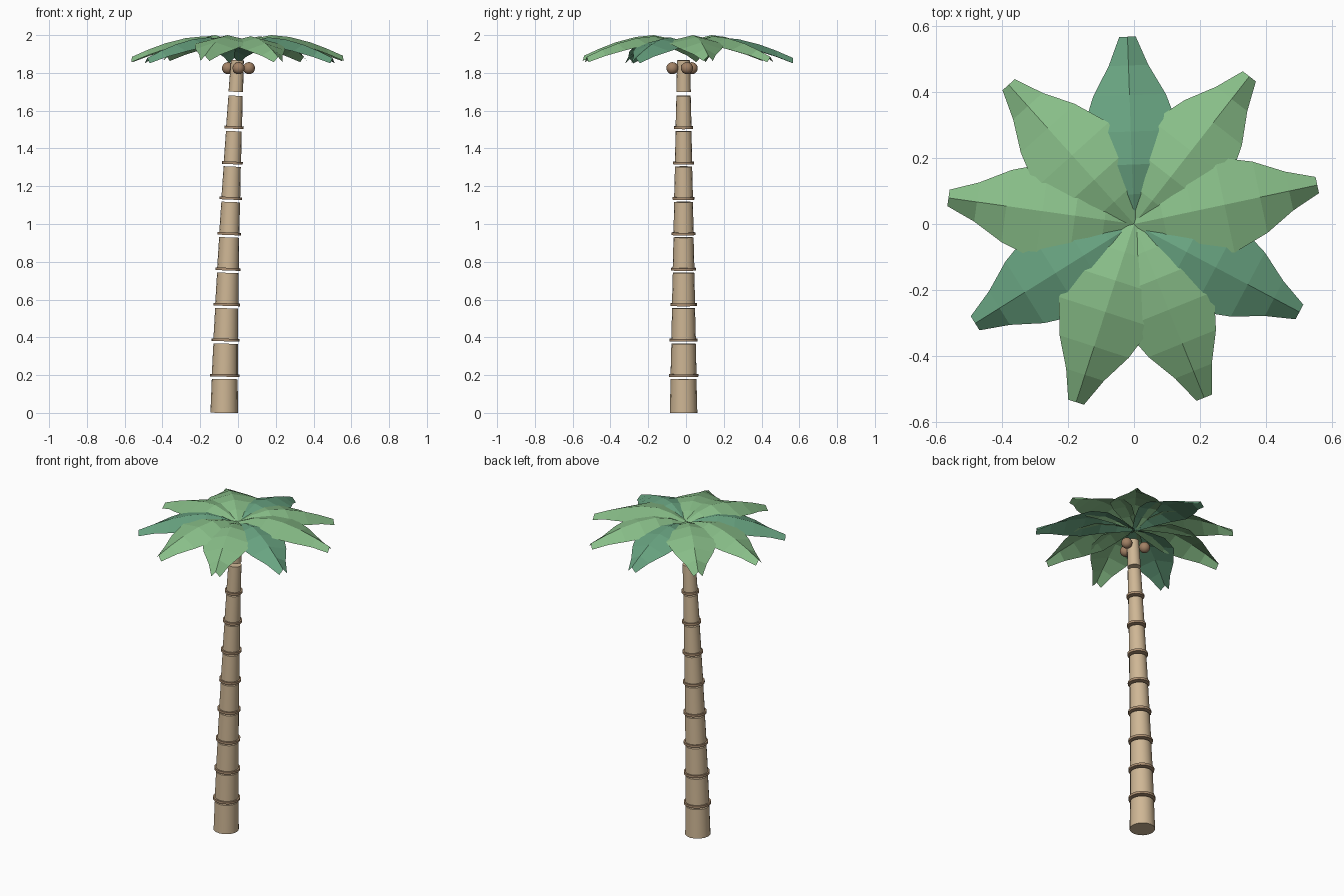
import bpy, bmesh, math
from mathutils import Vector, Matrix

if "Cube" in bpy.data.objects:
    bpy.data.objects.remove(bpy.data.objects["Cube"])


def material(name, rgb):
    m = bpy.data.materials.new(name)
    m.diffuse_color = (*rgb, 1)
    m.use_nodes = True
    m.node_tree.nodes["Principled BSDF"].inputs["Base Color"].default_value = m.diffuse_color
    return m


bark = material("bark", (0.62, 0.47, 0.30))
ring_mat = material("ring_bark", (0.42, 0.28, 0.17))
nut_mat = material("nut_shell", (0.36, 0.22, 0.13))
leaf_light = material("leaf_light", (0.25, 0.52, 0.25))
leaf_dark = material("leaf_dark", (0.14, 0.37, 0.22))


def finish(ob, name, mat, smooth=True):
    ob.name = name
    ob.data.materials.append(mat)
    if smooth:
        bpy.ops.object.shade_smooth_by_angle()


def axis(z):
    # leaning centre line of the trunk
    return Vector((-0.073 + 0.07 * (z / 1.87) ** 1.4, -0.013, z))


def radius(z):
    return 0.073 - 0.038 * z / 1.87


def tube(name, z0, z1, r0, r1, mat):
    a, b = axis(z0), axis(z1)
    bpy.ops.mesh.primitive_cone_add(vertices=16, radius1=r0, radius2=r1,
                                    depth=(b - a).length, location=(a + b) / 2,
                                    rotation=(b - a).to_track_quat('Z', 'Y').to_euler())
    finish(bpy.context.object, name, mat)


# Trunk segments, separated by small gaps, with rings at the joints
STEP = 0.1875
for i in range(10):
    z0 = i * STEP + (0.012 if i else 0)
    z1 = i * STEP + 0.179
    tube(f"trunk_segment_{i + 1}", z0, z1, radius(z0), radius(z1) - 0.001, bark)
for i in range(1, 9):
    z = i * STEP + 0.012
    r = radius(z) + 0.009
    tube(f"trunk_ring_{i}", z - 0.008, z + 0.006, r, r, ring_mat)

# Coconuts under the crown
for i, (x, y) in enumerate([(0.003, -0.072), (0.058, 0.005), (-0.053, 0.03)]):
    bpy.ops.mesh.primitive_uv_sphere_add(segments=16, ring_count=10, radius=0.032,
                                         location=(x, y, 1.825))
    finish(bpy.context.object, f"coconut_{i + 1}", nut_mat)

# Frond: distance out, ridge height, half width, drop of the edges
ROWS = [(0.0, 1.945, 0.015, 0.005), (0.09, 1.98, 0.075, 0.02),
        (0.18, 1.998, 0.125, 0.03), (0.28, 1.988, 0.148, 0.036),
        (0.39, 1.960, 0.11, 0.036), (0.48, 1.927, 0.06, 0.032),
        (0.567, 1.889, 0.025, 0.028)]


def frond(i):
    bm = bmesh.new()
    rows = [[bm.verts.new((d, s * w, z - abs(s) * drop)) for s in (-1, 0, 1)]
            for d, z, w, drop in ROWS]
    for a, b in zip(rows, rows[1:]):
        for k in range(2):
            bm.faces.new((a[k], b[k], b[k + 1], a[k + 1]))
    # raise every third frond over its neighbours
    lift = Matrix.Translation((0, 0, (0.002, -0.004, -0.01)[i % 3]))
    bm.transform(lift @ Matrix.Rotation(math.radians(12 + 40 * i), 4, 'Z'))
    me = bpy.data.meshes.new(f"frond_{i + 1}")
    bm.to_mesh(me)
    bm.free()
    ob = bpy.data.objects.new(f"frond_{i + 1}", me)
    bpy.context.collection.objects.link(ob)
    me.materials.append(leaf_dark if i % 3 == 2 else leaf_light)


for i in range(9):
    frond(i)
